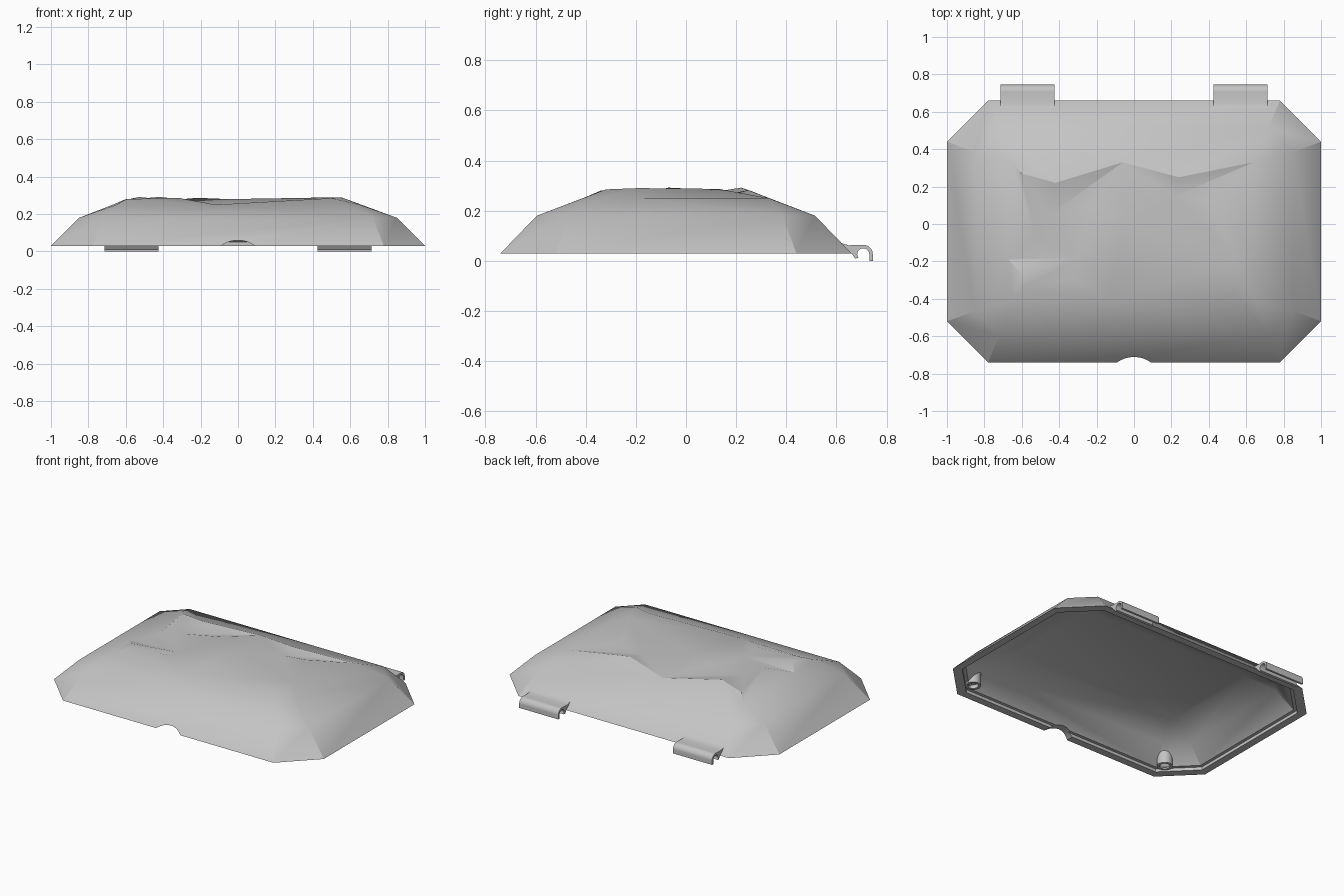
import bpy, bmesh, math
from mathutils import Vector
from mathutils.geometry import delaunay_2d_cdt

if "Cube" in bpy.data.objects:
    bpy.data.objects.remove(bpy.data.objects["Cube"])

CENTRE_Y = -0.04  # middle of the lid, without the hinges

grey = bpy.data.materials.new("plain grey")
grey.use_nodes = True
grey.diffuse_color = (0.55, 0.55, 0.55, 1)
grey.node_tree.nodes["Principled BSDF"].inputs["Base Color"].default_value = grey.diffuse_color


def finish(name, bm):
    """Turn a bmesh into a grey object."""
    bmesh.ops.recalc_face_normals(bm, faces=bm.faces[:])
    mesh = bpy.data.meshes.new(name)
    bm.to_mesh(mesh)
    bm.free()
    mesh.materials.append(grey)
    obj = bpy.data.objects.new(name, mesh)
    bpy.context.collection.objects.link(obj)
    return obj


def smooth(obj):
    bpy.ops.object.select_all(action="DESELECT")
    obj.select_set(True)
    bpy.context.view_layer.objects.active = obj
    bpy.ops.object.shade_smooth_by_angle(angle=math.radians(30))


def octagon(bm, hx, hy, cut, z):
    """Rectangle ring with chamfered corners."""
    quarter = [(hx, hy - cut), (hx - cut, hy)]
    pts = quarter + [(-x, y) for x, y in reversed(quarter)]
    pts += [(-x, -y) for x, y in pts]
    return [bm.verts.new((x, y + CENTRE_Y, z)) for x, y in pts]


def bridge(bm, a, b):
    n = len(a)
    for i in range(n):
        j = (i + 1) % n
        bm.faces.new((a[i], a[j], b[j], b[i]))


# Lid shell: ceiling, inner wall, rim step, sole, outer wall
bm = bmesh.new()
rings = [octagon(bm, *r) for r in (
    (0.64, 0.36, 0.03, 0.225),
    (0.82, 0.525, 0.12, 0.155),
    (0.93, 0.63, 0.19, 0.05),
    (0.95, 0.65, 0.20, 0.05),
    (0.95, 0.65, 0.20, 0.03),
    (1.0, 0.70, 0.22, 0.03),
    (0.85, 0.555, 0.13, 0.18),
)]
bm.faces.new(rings[0])
for a, b in zip(rings, rings[1:]):
    bridge(bm, a, b)

# Crumpled top: named peaks and valleys joined by crease lines
peaks = {
    "A": (-.65, .33, .25), "B": (-.60, .27, .275), "C": (-.42, .22, .292),
    "D": (-.06, .33, .25), "E": (.24, .25, .282), "F": (.64, .33, .25),
    "G": (.22, .15, .262), "H": (.40, .13, .287), "I": (.55, -.19, .29),
    "J": (.66, -.18, .25), "K": (.65, -.41, .25), "L": (.50, -.32, .285),
    "M": (-.12, -.41, .25), "N": (-.59, -.34, .28), "O": (-.65, -.41, .25),
    "Q": (-.60, -.27, .28), "R": (-.67, -.19, .25), "S": (-.53, -.07, .292),
    "T": (-.30, -.18, .265), "U": (-.45, .05, .265), "V": (-.22, .10, .287),
    "W": (-.32, -.29, .287), "X": (-.05, 0, .28), "Y": (.62, -.30, .265),
}
creases = ("AB AC CD DE EF FG GD FH HG FJ ML LK MI IK IJ JY ON NM NT NQ QR QT "
           "RT RS ST SA DU DV UV UC UT TM WM WT WN VX DX XM").split()
pts = [v.co.copy() for v in rings[-1]] + [Vector(p) for p in peaks.values()]
index = {name: i + len(rings[-1]) for i, name in enumerate(peaks)}
border = [(i, (i + 1) % len(rings[-1])) for i in range(len(rings[-1]))]
lines = border + [(index[a], index[b]) for a, b in creases]
flat, _, tris, origins, _, _ = delaunay_2d_cdt(
    [p.xy for p in pts], lines, [], 0, 1e-5)
top = []
for co, src in zip(flat, origins):
    z = pts[src[0]].z if src else 0.27
    top.append(bm.verts.new((co.x, co.y, z)))
for tri in tris:
    bm.faces.new([top[i] for i in tri])
bmesh.ops.remove_doubles(bm, verts=bm.verts[:], dist=1e-4)
lid = finish("lid_shell", bm)

# Finger notch in the front edge
bpy.ops.mesh.primitive_cylinder_add(vertices=64, radius=0.15, depth=0.24,
                                    location=(0, -0.70, -0.09),
                                    rotation=(math.pi / 2, 0, 0))
cutter = bpy.context.object
cutter.name = "notch_cutter"
cutter.hide_render = True
mod = lid.modifiers.new("notch", "BOOLEAN")
mod.operation = "DIFFERENCE"
mod.solver = "EXACT"
mod.object = cutter
bpy.ops.object.select_all(action="DESELECT")
lid.select_set(True)
bpy.context.view_layer.objects.active = lid
bpy.ops.object.modifier_apply(modifier=mod.name)
bpy.data.objects.remove(cutter)
smooth(lid)


def arc(radius, start, end, steps=12):
    """Arc round the hinge pin axis, in the y-z plane."""
    turn = [math.radians(start + (end - start) * i / steps) for i in range(steps + 1)]
    return [(0.707 + radius * math.cos(t), 0.026 + radius * math.sin(t)) for t in turn]


# Hook-shaped hinges at the back
profile = [(0.60, 0.082), (0.625, 0.069), (0.65, 0.062)]
profile += arc(0.038, 90, 0) + [(0.745, 0), (0.731, 0)]
profile += arc(0.024, 0, 215) + [(0.674, 0.009), (0.66, 0.03), (0.62, 0.035)]
for side, name in ((1, "left_hinge"), (-1, "right_hinge")):
    bm = bmesh.new()
    ends = [[bm.verts.new((side * x, y, z)) for y, z in profile]
            for x in (0.425, 0.715)]
    bridge(bm, *ends)
    for end in ends:
        bm.faces.new(end)
    smooth(finish(name, bm))


def wall_height(x, y):
    """Height just under the outer wall near a front corner."""
    dy = abs(y - CENTRE_Y)
    return min(0.73 * (1.48 - abs(x) - dy), 1.03 * (0.70 - dy)) + 0.018


# Hollow screw posts in the front corners, trimmed to the sloping wall
for side, name in ((1, "left_screw_post"), (-1, "right_screw_post")):
    bm = bmesh.new()
    loops = []
    for radius, level in ((0.048, None), (0.048, 0.04), (0.032, 0.04), (0.032, 0.065)):
        loop = []
        for i in range(24):
            t = math.tau * i / 24
            x = side * 0.76 + radius * math.cos(t)
            y = -0.615 + radius * math.sin(t)
            loop.append(bm.verts.new((x, y, level or wall_height(x, y))))
        loops.append(loop)
    for a, b in zip(loops, loops[1:]):
        bridge(bm, a, b)
    bm.faces.new(loops[0])
    bm.faces.new(loops[-1])
    smooth(finish(name, bm))
